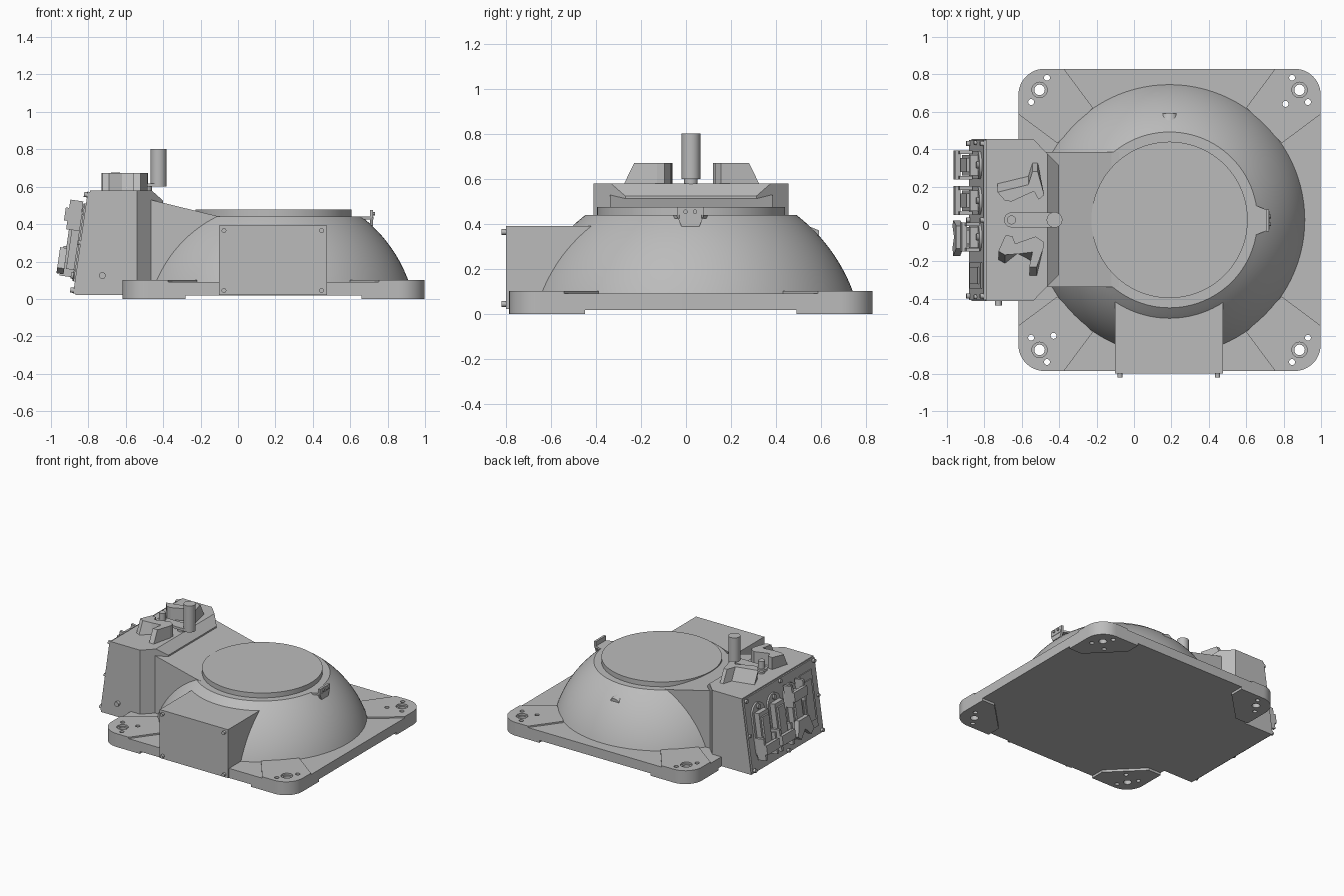
import bpy, bmesh, math
from mathutils import Matrix, Vector

if "Cube" in bpy.data.objects:
    bpy.data.objects.remove(bpy.data.objects["Cube"], do_unlink=True)

grey = bpy.data.materials.new("plain grey")
grey.use_nodes = True
grey.diffuse_color = (0.5, 0.5, 0.5, 1)
grey.node_tree.nodes["Principled BSDF"].inputs["Base Color"].default_value = (0.5, 0.5, 0.5, 1)

CX, CY, HALF, ROUND = 0.19, 0.022, 0.808, 0.14


def finish(name, bm, smooth=False):
    bmesh.ops.recalc_face_normals(bm, faces=bm.faces)
    mesh = bpy.data.meshes.new(name)
    bm.to_mesh(mesh)
    bm.free()
    mesh.materials.append(grey)
    obj = bpy.data.objects.new(name, mesh)
    bpy.context.collection.objects.link(obj)
    if smooth:
        bpy.ops.object.select_all(action='DESELECT')
        obj.select_set(True)
        bpy.context.view_layer.objects.active = obj
        bpy.ops.object.shade_smooth_by_angle(angle=math.radians(35))
    return obj


def add_prism(bm, points, low, high, matrix=Matrix()):
    """Extrude a flat outline from low to high along local z."""
    face = bm.faces.new([bm.verts.new(matrix @ Vector((x, y, low))) for x, y in points])
    lift = bmesh.ops.extrude_face_region(bm, geom=[face])
    top = [v for v in lift["geom"] if isinstance(v, bmesh.types.BMVert)]
    bmesh.ops.translate(bm, verts=top, vec=matrix.to_3x3() @ Vector((0, 0, high - low)))
    return top


def prism(name, points, low, high, matrix=Matrix(), smooth=False):
    bm = bmesh.new()
    add_prism(bm, points, low, high, matrix)
    return finish(name, bm, smooth)


def rect(x0, x1, y0, y1):
    return [(x0, y0), (x1, y0), (x1, y1), (x0, y1)]


def arc(x, y, r, start, end, n=12):
    return [(x + r * math.cos(math.radians(start + (end - start) * i / n)),
             y + r * math.sin(math.radians(start + (end - start) * i / n))) for i in range(n + 1)]


def circle(x, y, r, n=24):
    return arc(x, y, r, 0, 360, n)[:-1]


def stadium(x, y, w, h, n=8):
    """Upright slot outline with round ends."""
    r, d = w / 2, (h - w) / 2
    return arc(x, y + d, r, 0, 180, n) + arc(x, y - d, r, 180, 360, n)


def add_lathe(bm, profile, x, y, steps=32):
    rings = [[bm.verts.new((x + r * math.cos(2 * math.pi * i / steps),
                            y + r * math.sin(2 * math.pi * i / steps), z))
              for i in range(steps)] for r, z in profile]
    for a, b in zip(rings, rings[1:]):
        for i in range(steps):
            j = (i + 1) % steps
            bm.faces.new((a[i], a[j], b[j], b[i]))
    bm.faces.new(rings[0])
    bm.faces.new(rings[-1])


# Square base plate with raised corner pads and corner feet
corner = arc(HALF - ROUND, HALF - ROUND, ROUND, 90, 0)
corners = [(sx, sy) for sx in (-1, 1) for sy in (-1, 1)]


def at_corner(points, sx, sy):
    return [(CX + sx * x, CY + sy * y) for x, y in points]


outline = []
for sx, sy in ((1, 1), (1, -1), (-1, -1), (-1, 1)):
    pts = at_corner(corner, sx, sy)
    outline += pts if sx * sy > 0 else pts[::-1]
base = [prism("base_plate", outline, 0.018, 0.091, smooth=True)]
pad = [(0.565, HALF)] + corner + [(HALF, 0.565), (0.6, 0.41), (0.41, 0.6)]
foot = [(0.47, HALF)] + corner + [(HALF, 0.47), (0.7, 0.47), (0.47, 0.7)]
for sx, sy in corners:
    base.append(prism("corner_pad", at_corner(pad, sx, sy), 0.08, 0.102, smooth=True))
    base.append(prism("corner_foot", at_corner(foot, sx, sy), 0, 0.03, smooth=True))

# Mounting holes, stepped for the large ones
bm = bmesh.new()
for sx, sy in corners:
    (x, y), = at_corner([(0.695, 0.695)], sx, sy)
    add_lathe(bm, [(0.028, -0.1), (0.028, 0.088), (0.041, 0.088), (0.041, 0.2)], x, y)
    small = [(0.655, 0.76), (0.74, 0.63)] + ([(0.62, 0.62)] if sx == sy else [])
    for x, y in at_corner(small, sx, sy):
        add_lathe(bm, [(0.016, -0.1), (0.016, 0.2)], x, y, 16)
cutter = finish("hole_cutter", bm)
cutter.hide_render = True
for obj in base:
    cut = obj.modifiers.new("holes", 'BOOLEAN')
    cut.object, cut.operation, cut.solver = cutter, 'DIFFERENCE', 'EXACT'
bpy.context.view_layer.update()
graph = bpy.context.evaluated_depsgraph_get()
for obj in base:
    mesh = bpy.data.meshes.new_from_object(obj.evaluated_get(graph))
    obj.modifiers.clear()
    obj.data = mesh
bpy.data.objects.remove(cutter, do_unlink=True)

# Dome and round flange
bm = bmesh.new()
heights = [0.085 + 0.355 * i / 14 for i in range(15)]
add_lathe(bm, [(math.sqrt(0.59 - (z + 0.1675) ** 2), z) for z in heights], CX, CY, 96)
finish("dome", bm, True)
bm = bmesh.new()
add_lathe(bm, [(0.418, 0.43), (0.418, 0.477)], CX, CY, 96)
finish("top_flange", bm, True)

# Tapered boss on the back of the dome
bm = bmesh.new()
add_lathe(bm, [(0.1, 0), (0.04, 0.19)], 0, 0)
bm.transform(Matrix.Translation((CX, 0.4, 0.345)) @ Matrix.Rotation(math.radians(-94), 4, 'X'))
finish("back_boss", bm, True)

# Axis frames: one looks out of the front, one runs along y with x and z as the outline
FRONT = Matrix(((1, 0, 0, 0), (0, 0, -1, 0), (0, 1, 0, 0), (0, 0, 0, 1)))
SIDE = Matrix(((0, 0, 1, 0), (1, 0, 0, 0), (0, 1, 0, 0), (0, 0, 0, 1)))

# Front junction box with cover screws
prism("front_box", rect(-0.102, 0.475, -0.8, -0.3), 0.022, 0.392)
for x in (-0.075, 0.447):
    for z in (0.045, 0.365):
        prism("cover_screw", circle(x, z, 0.013, 12), 0.79, 0.82, FRONT, True)

# Side sensor tab
prism("tab_plate", [(0.6, -0.055), (0.66, -0.055), (0.725, -0.03), (0.725, 0.07),
                    (0.66, 0.095), (0.6, 0.095)], 0.425, 0.44)
prism("tab_face", [(-0.04, 0.475), (-0.04, 0.435), (-0.02, 0.39), (0.06, 0.39),
                   (0.078, 0.435), (0.078, 0.475)], 0.705, 0.722, SIDE)
for y in (-0.002, 0.04):
    prism("tab_screw", circle(y, 0.455, 0.01, 10), 0.72, 0.732, SIDE, True)

# Sloped neck from the cabinet to the dome
prism("neck", [(-0.5, 0.085), (-0.5, 0.538), (-0.12, 0.445), (0, 0.43), (0, 0.085)],
      -0.385, 0.337, FRONT)

# Cabinet with leaning connector side and bevelled inner top edge
bm = bmesh.new()
shell = [(-0.87, 0.455), (-0.87, -0.412), (-0.54, -0.412), (-0.4, -0.27), (-0.4, 0.313), (-0.54, 0.455)]
for v in add_prism(bm, shell, 0.02, 0.58):
    if v.co.x < -0.8:
        v.co.x += 0.08
cut = bmesh.ops.bisect_plane(bm, geom=bm.verts[:] + bm.edges[:] + bm.faces[:],
                             plane_co=(-0.462, 0, 0.58), plane_no=(0.055, 0, 0.062), clear_outer=True)
bmesh.ops.holes_fill(bm, edges=[e for e in bm.edges if e.is_boundary])
finish("cabinet", bm)
prism("side_screw", circle(-0.725, 0.125, 0.018, 14), 0.4, 0.435, FRONT, True)

# Connector panel frame: local x along y, local y up the slope, local z outward
up = Vector((0.08, 0, 0.56)).normalized()
out = Vector((-up.z, 0, up.x))
PANEL = Matrix.Translation((-0.868, 0, 0.022)) @ Matrix(
    ((0, up.x, out.x), (1, 0, 0), (0, up.z, out.z))).to_4x4()
prism("connector_panel", rect(-0.405, 0.45, 0.005, 0.555), -0.005, 0.014, PANEL)
for y in (-0.385, 0.022, 0.43):
    for v in (0.022, 0.538):
        prism("panel_screw", circle(y, v, 0.014, 12), 0.01, 0.032, PANEL, True)
for y in (-0.39, 0.435):
    prism("panel_screw", circle(y, 0.28, 0.012, 12), 0.01, 0.028, PANEL, True)


def connector(y, lever):
    """Socket with flange, collar, cover, side lugs and locking lever."""
    prism("connector_flange", stadium(y, 0.28, 0.15, 0.42), 0.01, 0.028, PANEL, True)
    prism("connector_housing", rect(y - 0.055, y + 0.055, 0.13, 0.43), 0.02, 0.07, PANEL)
    prism("connector_cover", rect(y - 0.038, y + 0.038, 0.16, 0.4), 0.065, 0.085, PANEL)
    for v in (0.1, 0.46):
        prism("connector_screw", circle(y, v, 0.018, 12), 0.02, 0.04, PANEL, True)
    for s in (-1, 1):
        prism("lever_arm", rect(y + s * 0.068 - 0.01, y + s * 0.068 + 0.01, lever - 0.08, lever + 0.08),
              0.03, 0.1, PANEL)
    prism("lever_bar", rect(y - 0.078, y + 0.078, lever - 0.035, lever + 0.035), 0.09, 0.118, PANEL)


for y, lever in ((0.315, 0.17), (0.125, 0.17), (-0.07, 0.42)):
    connector(y, lever)
prism("open_lever", [(-0.01, 0.1), (-0.07, 0.16), (-0.13, 0.1), (-0.17, 0.13), (-0.13, 0.24),
                     (-0.01, 0.24), (0.02, 0.13)], 0.08, 0.118, PANEL)
prism("blank_plate", rect(-0.345, -0.205, 0.07, 0.49), 0.01, 0.022, PANEL)
prism("blank_cover", rect(-0.32, -0.23, 0.13, 0.43), 0.02, 0.03, PANEL)

# Swing arm and upright pin on the cabinet
prism("swing_arm", arc(-0.655, CY, 0.04, 90, 270) + arc(-0.425, CY, 0.04, -90, 90), 0.6, 0.618, smooth=True)
prism("arm_pivot", circle(-0.655, CY, 0.024), 0.57, 0.675, smooth=True)
prism("upright_pin", circle(-0.425, CY, 0.042, 32), 0.6, 0.802, smooth=True)
prism("arm_spacer", circle(-0.49, CY, 0.03), 0.57, 0.605, smooth=True)

# Pair of forked brackets with sloping outer tips
back_fork = [(-0.73, 0.22), (-0.565, 0.26), (-0.543, 0.33), (-0.515, 0.33), (-0.48, 0.155),
             (-0.51, 0.13), (-0.535, 0.175), (-0.655, 0.12), (-0.69, 0.125)]
front_fork = [(-0.687, -0.06), (-0.65, -0.065), (-0.635, -0.105), (-0.527, -0.067), (-0.485, -0.095),
              (-0.485, -0.13), (-0.52, -0.28), (-0.56, -0.28), (-0.543, -0.2), (-0.62, -0.16),
              (-0.69, -0.215), (-0.725, -0.195)]
for name, fork in (("back_bracket", back_fork), ("front_bracket", front_fork)):
    bm = bmesh.new()
    for v in add_prism(bm, fork, 0.57, 0.672):
        if abs(v.co.y - CY) > 0.19:
            v.co.y -= math.copysign(0.05, v.co.y - CY)
    finish(name, bm)
